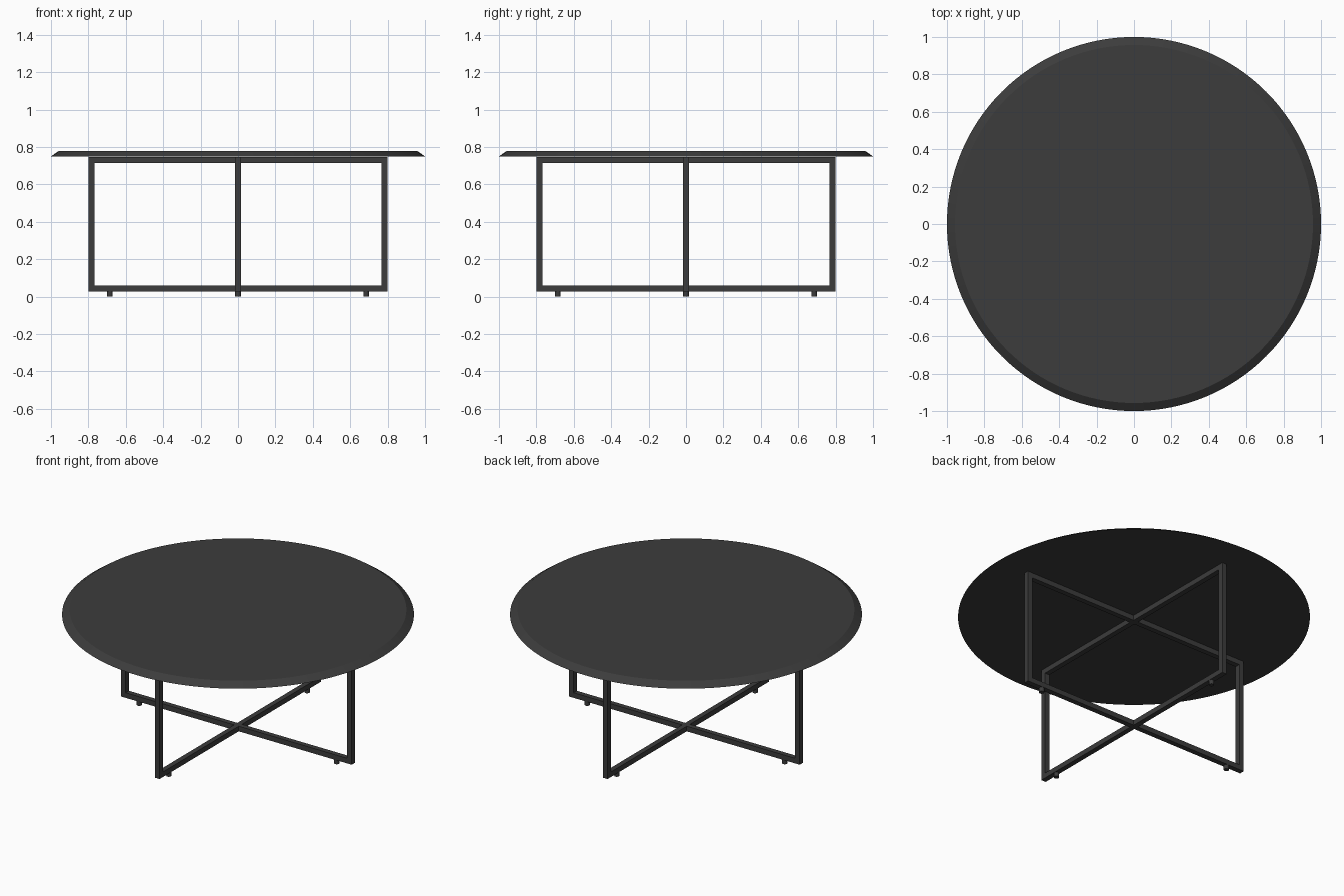
import bpy, bmesh, math
from mathutils import Matrix

if "Cube" in bpy.data.objects:
    bpy.data.objects.remove(bpy.data.objects["Cube"])

mat = bpy.data.materials.new("charcoal")
mat.diffuse_color = (0.045, 0.045, 0.045, 1)
mat.use_nodes = True
mat.node_tree.nodes["Principled BSDF"].inputs["Base Color"].default_value = mat.diffuse_color

HALF, BAR = 0.80, 0.032        # frame half width, tube size
Z0, Z1, Z2 = 0.027, 0.75, 0.78  # frame bottom, table top underside, table top


def finish(name, bm):
    bmesh.ops.recalc_face_normals(bm, faces=bm.faces)
    me = bpy.data.meshes.new(name)
    bm.to_mesh(me)
    bm.free()
    me.materials.append(mat)
    ob = bpy.data.objects.new(name, me)
    bpy.context.collection.objects.link(ob)
    return ob


def smooth(ob):
    bpy.ops.object.select_all(action='DESELECT')
    ob.select_set(True)
    bpy.context.view_layer.objects.active = ob
    bpy.ops.object.shade_smooth_by_angle(angle=math.radians(25))


# Round top with an under-cut edge: wide below, narrower above
bm = bmesh.new()
bmesh.ops.create_cone(bm, cap_ends=True, segments=128, radius1=1.0, radius2=0.957,
                      depth=Z2 - Z1, matrix=Matrix.Translation((0, 0, (Z1 + Z2) / 2)))
smooth(finish("table_top", bm))


def frame(name, angle):
    """Closed rectangular loop of square tube, mitred at the corners."""
    bm = bmesh.new()
    rings = []
    for y in (-BAR / 2, BAR / 2):
        for inset in (0, BAR):
            x, lo, hi = HALF - inset, Z0 + inset, Z1 - 0.003 - inset
            rings.append([bm.verts.new((px, y, pz)) for px, pz in
                          ((-x, lo), (x, lo), (x, hi), (-x, hi))])
    fo, fi, bo, bi = rings
    for a, b in ((fo, fi), (fi, bi), (bi, bo), (bo, fo)):
        for i in range(4):
            j = (i + 1) % 4
            bm.faces.new((a[i], a[j], b[j], b[i]))
    bm.transform(Matrix.Rotation(angle, 4, 'Z'))
    finish(name, bm)


# Two crossed frames
frame("frame_side_to_side", 0)
frame("frame_front_to_back", math.pi / 2)

# Small levelling feet near the ends of the lower bars
for name, x, y in (("right", 0.685, 0), ("left", -0.685, 0),
                   ("back", 0, 0.685), ("front", 0, -0.685)):
    bm = bmesh.new()
    bmesh.ops.create_cone(bm, cap_ends=True, segments=24, radius1=0.015, radius2=0.015,
                          depth=Z0 + 0.003, matrix=Matrix.Translation((x, y, (Z0 + 0.003) / 2)))
    smooth(finish("foot_" + name, bm))
